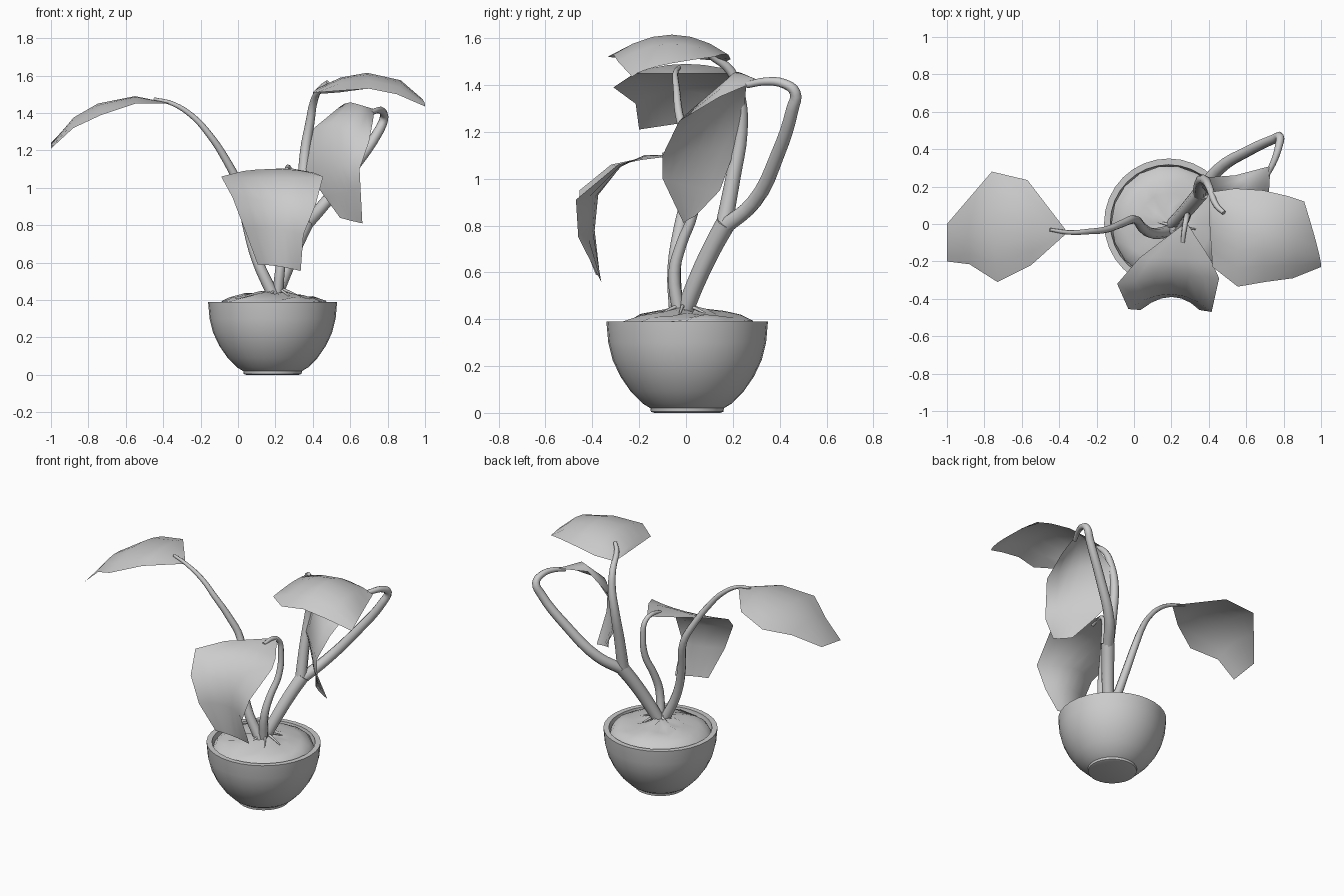
import bpy
import bmesh
import math
import random
from mathutils import Vector

random.seed(4)
default_cube = bpy.data.objects.get("Cube")
if default_cube:
    bpy.data.objects.remove(default_cube)

# One plain clay material for the whole model
clay_grey = bpy.data.materials.new("clay_grey")
clay_grey.use_nodes = True
clay_colour = (0.6, 0.6, 0.6, 1)
clay_grey.diffuse_color = clay_colour
clay_grey.node_tree.nodes["Principled BSDF"].inputs["Base Color"].default_value = clay_colour

POT_CENTRE = Vector((0.185, 0.005, 0))


def finish(name, bm, smooth_angle):
    """Turn a bmesh into a smooth-shaded object."""
    mesh = bpy.data.meshes.new(name)
    bm.to_mesh(mesh)
    bm.free()
    mesh.materials.append(clay_grey)
    obj = bpy.data.objects.new(name, mesh)
    bpy.context.collection.objects.link(obj)
    bpy.ops.object.select_all(action="DESELECT")
    obj.select_set(True)
    bpy.context.view_layer.objects.active = obj
    bpy.ops.object.shade_smooth_by_angle(angle=math.radians(smooth_angle))
    return obj


def lathe(name, profile, sides, smooth_angle, bump=0.0):
    """Spin a (radius, height) profile around the pot axis, optionally lumpy."""
    bm = bmesh.new()
    rings = []
    for radius, height in profile:
        ring = []
        for i in range(sides):
            angle = math.tau * i / sides
            lump = random.uniform(-bump, bump)
            offset = Vector((radius * math.cos(angle), radius * math.sin(angle), height + lump))
            ring.append(bm.verts.new(POT_CENTRE + offset))
        rings.append(ring)
    for lower, upper in zip(rings, rings[1:]):
        for i in range(sides):
            j = (i + 1) % sides
            bm.faces.new((lower[i], lower[j], upper[j], upper[i]))
    bm.faces.new(rings[0][::-1])
    bm.faces.new(rings[-1])
    bmesh.ops.recalc_face_normals(bm, faces=bm.faces)
    return finish(name, bm, smooth_angle)


def stem(name, path, start_radius, end_radius):
    """Sweep a tapering tube along a smooth path."""
    curve = bpy.data.curves.new(name + "_path", "CURVE")
    curve.dimensions = "3D"
    curve.bevel_depth = 1.0
    curve.bevel_resolution = 2
    curve.resolution_u = 4
    curve.use_fill_caps = True
    spline = curve.splines.new("BEZIER")
    spline.bezier_points.add(len(path) - 1)
    for i, (point, position) in enumerate(zip(spline.bezier_points, path)):
        point.co = position
        point.handle_left_type = point.handle_right_type = "AUTO"
        blend = i / (len(path) - 1)
        point.radius = start_radius + (end_radius - start_radius) * blend
    helper = bpy.data.objects.new(name + "_path", curve)
    bpy.context.collection.objects.link(helper)
    graph = bpy.context.evaluated_depsgraph_get()
    swept = bpy.data.meshes.new_from_object(helper.evaluated_get(graph))
    bm = bmesh.new()
    bm.from_mesh(swept)
    bpy.data.objects.remove(helper)
    bpy.data.meshes.remove(swept)
    return finish(name, bm, 60)


def leaf(name, base, first_edge, midrib, second_edge, columns=6):
    """Loft a thin sheet from two edges over an arched midrib, meeting at the base."""
    bm = bmesh.new()
    grid = []
    for a, m, b in zip([base] + first_edge, [base] + midrib, [base] + second_edge):
        a, m, b = Vector(a), Vector(m), Vector(b)
        row = []
        for i in range(columns + 1):
            t = 2 * i / columns - 1
            arch = a * (t * (t - 1) / 2) + m * (1 - t * t) + b * (t * (t + 1) / 2)
            row.append(bm.verts.new(arch))
        grid.append(row)
    for near, far in zip(grid, grid[1:]):
        for i in range(columns):
            bm.faces.new((near[i], near[i + 1], far[i + 1], far[i]))
    bmesh.ops.remove_doubles(bm, verts=bm.verts, dist=0.0005)
    bmesh.ops.recalc_face_normals(bm, faces=bm.faces)
    return finish(name, bm, 80)


# Round bowl with a small foot and a thin rim
lathe("pot", [
    (0.14, 0.0), (0.155, 0.005), (0.157, 0.02), (0.19, 0.04), (0.24, 0.09),
    (0.285, 0.155), (0.318, 0.225), (0.337, 0.3), (0.345, 0.39),
    (0.312, 0.39), (0.305, 0.33), (0.28, 0.3)], 32, 40)

# Uneven soil mound
lathe("soil", [
    (0.306, 0.36), (0.285, 0.385), (0.23, 0.41), (0.16, 0.425),
    (0.09, 0.435), (0.03, 0.445)], 18, 80, bump=0.013)

# Short surface roots around the stem bases
for i in range(7):
    angle = math.tau * i / 7 + random.uniform(-0.2, 0.2)
    reach = Vector((math.cos(angle), math.sin(angle), 0))
    foot = Vector((0.21, -0.01, 0))
    stem("root_" + str(i), [
        foot + reach * 0.02 + Vector((0, 0, 0.46)),
        foot + reach * 0.07 + Vector((0, 0, 0.442)),
        foot + reach * 0.12 + Vector((0, 0, 0.42))], 0.009, 0.004)

# Stems
stem("right_stem", [
    (0.2, -0.01, 0.42), (0.25, 0.04, 0.55), (0.31, 0.11, 0.7), (0.36, 0.17, 0.81)], 0.036, 0.043)
stem("right_stem_upper_branch", [
    (0.35, 0.16, 0.79), (0.35, 0.2, 1.0), (0.36, 0.235, 1.2), (0.385, 0.23, 1.35),
    (0.405, 0.19, 1.46), (0.44, 0.1, 1.53), (0.48, 0.06, 1.565)], 0.036, 0.012)
stem("right_stem_outer_branch", [
    (0.35, 0.16, 0.79), (0.45, 0.29, 0.9), (0.61, 0.39, 1.1), (0.75, 0.455, 1.3),
    (0.78, 0.465, 1.37), (0.775, 0.42, 1.405), (0.75, 0.34, 1.415), (0.71, 0.26, 1.4)], 0.036, 0.014)
stem("left_stem", [
    (0.19, -0.04, 0.42), (0.1, -0.05, 0.62), (0.045, -0.02, 0.82), (0, 0.025, 1.02),
    (-0.07, 0, 1.16), (-0.15, -0.03, 1.28), (-0.24, -0.04, 1.38), (-0.35, -0.045, 1.45),
    (-0.45, -0.03, 1.475)], 0.032, 0.009)
stem("front_stem", [
    (0.21, -0.03, 0.42), (0.23, -0.05, 0.6), (0.25, -0.02, 0.72), (0.28, 0.03, 0.85),
    (0.285, 0.045, 1.0), (0.28, 0.03, 1.08), (0.27, -0.02, 1.11), (0.26, -0.1, 1.1)], 0.028, 0.011)

# Leaves: base point, one edge, midrib, other edge
leaf("left_leaf", (-0.355, -0.045, 1.45),
     [(-0.55, -0.22, 1.45), (-0.73, -0.31, 1.39), (-0.88, -0.215, 1.32), (-1, -0.2, 1.21)],
     [(-0.55, 0, 1.49), (-0.75, -0.02, 1.45), (-0.88, -0.05, 1.375), (-1, -0.1, 1.225)],
     [(-0.57, 0.235, 1.45), (-0.76, 0.28, 1.4), (-0.88, 0.14, 1.34), (-1, 0, 1.24)])
leaf("top_leaf", (0.4, 0.06, 1.51),
     [(0.42, -0.23, 1.51), (0.555, -0.335, 1.52), (0.7, -0.31, 1.53), (0.85, -0.29, 1.5), (1, -0.23, 1.435)],
     [(0.42, 0, 1.53), (0.55, -0.05, 1.59), (0.69, -0.06, 1.615), (0.87, -0.08, 1.575), (0.98, -0.12, 1.48)],
     [(0.405, 0.17, 1.5), (0.54, 0.19, 1.51), (0.69, 0.18, 1.53), (0.82, 0.15, 1.53), (0.91, 0.12, 1.52)])
leaf("right_leaf", (0.73, 0.31, 1.42),
     [(0.54, 0.26, 1.43), (0.395, 0.25, 1.31), (0.36, 0.2, 1.1), (0.465, 0.145, 0.95), (0.545, 0.04, 0.84)],
     [(0.63, 0.2, 1.45), (0.53, 0.1, 1.33), (0.5, 0.05, 1.12), (0.55, 0.01, 0.97), (0.6, 0.01, 0.825)],
     [(0.72, 0.145, 1.35), (0.7, -0.03, 1.245), (0.65, -0.1, 1.1), (0.655, -0.1, 1.0), (0.665, -0.01, 0.81)])
leaf("front_leaf", (0.28, 0.01, 1.105),
     [(0.03, -0.18, 1.09), (-0.09, -0.32, 1.06), (-0.03, -0.455, 0.95), (0.035, -0.46, 0.78), (0.105, -0.385, 0.59)],
     [(0.22, -0.18, 1.1), (0.2, -0.28, 1.05), (0.2, -0.375, 0.93), (0.2, -0.39, 0.78), (0.215, -0.37, 0.58)],
     [(0.41, -0.19, 1.08), (0.455, -0.29, 1.06), (0.415, -0.47, 0.91), (0.35, -0.46, 0.75), (0.335, -0.36, 0.555)])
